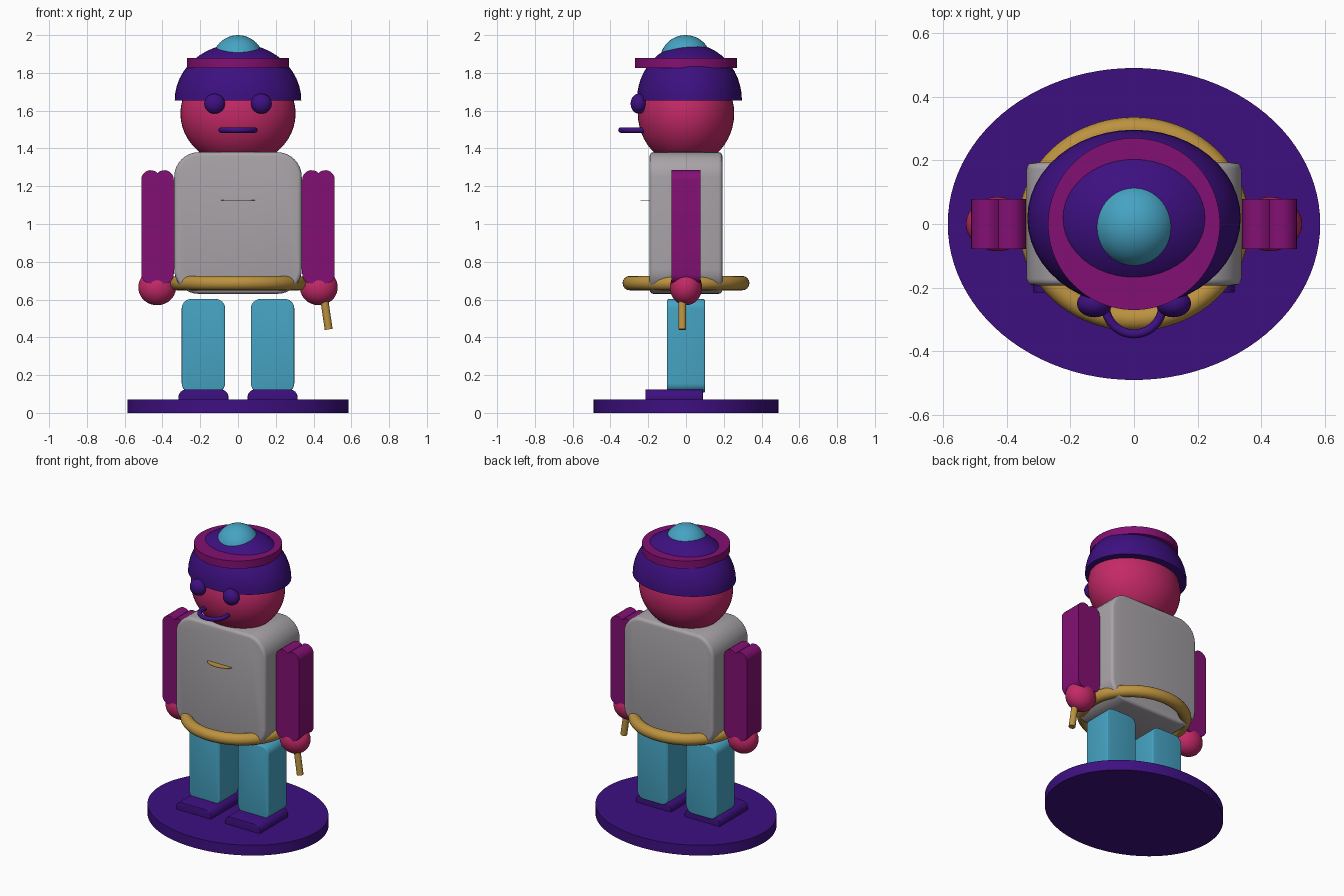
import bpy, bmesh, math
from mathutils import Vector

if "Cube" in bpy.data.objects:
    bpy.data.objects.remove(bpy.data.objects["Cube"])


def colour(name, rgb):
    m = bpy.data.materials.new(name)
    m.diffuse_color = (*rgb, 1)
    m.use_nodes = True
    m.node_tree.nodes["Principled BSDF"].inputs["Base Color"].default_value = m.diffuse_color
    return m


INDIGO = colour("indigo", (0.047, 0.005, 0.216))
MAGENTA = colour("magenta", (0.227, 0.005, 0.172))
PINK = colour("rose pink", (0.55, 0.022, 0.136))
GREY = colour("warm grey", (0.39, 0.366, 0.39))
GOLD = colour("gold", (0.50, 0.287, 0.05))
CYAN = colour("cyan", (0.061, 0.367, 0.546))


def finish(ob, name, mat):
    """Name, colour and shade the part."""
    ob.name = ob.data.name = name
    ob.data.materials.append(mat)
    bpy.ops.object.select_all(action='DESELECT')
    ob.select_set(True)
    bpy.context.view_layer.objects.active = ob
    bpy.ops.object.transform_apply(location=False, rotation=True, scale=True)
    bpy.ops.object.shade_smooth_by_angle(angle=math.radians(38))
    return ob


def ball(name, loc, radii, mat):
    bpy.ops.mesh.primitive_uv_sphere_add(segments=48, ring_count=24, radius=1, location=loc)
    bpy.context.object.scale = radii
    return finish(bpy.context.object, name, mat)


def disc(name, loc, rx, ry, height, mat):
    bpy.ops.mesh.primitive_cylinder_add(vertices=96, radius=1, depth=height, location=loc)
    bpy.context.object.scale = (rx, ry, 1)
    return finish(bpy.context.object, name, mat)


def hoop(name, loc, rx, ry, tube, mat):
    """Elliptical ring with a round tube."""
    bpy.ops.mesh.primitive_torus_add(major_segments=72, minor_segments=16, location=loc,
                                     major_radius=1, minor_radius=tube)
    ob = bpy.context.object
    for v in ob.data.vertices:
        a = math.atan2(v.co.y, v.co.x)
        off = math.hypot(v.co.x, v.co.y) - 1
        v.co.x = (rx + off) * math.cos(a)
        v.co.y = (ry + off) * math.sin(a)
    return finish(ob, name, mat)


def slab(name, loc, arcs, r, depth, mat, soft=0.0):
    """Front outline made of corner arcs, extruded along y; soft rounds the rim."""
    bm = bmesh.new()
    verts = []
    for cx, cz, a0, a1 in arcs:
        for i in range(9):
            a = math.radians(a0 + (a1 - a0) * i / 8)
            verts.append(bm.verts.new((cx + r * math.cos(a), -depth / 2, cz + r * math.sin(a))))
    face = bm.faces.new(verts)
    ext = bmesh.ops.extrude_face_region(bm, geom=[face], use_keep_orig=True)
    for v in ext['geom']:
        if isinstance(v, bmesh.types.BMVert):
            v.co.y += depth
    bmesh.ops.remove_doubles(bm, verts=bm.verts, dist=1e-4)
    bmesh.ops.recalc_face_normals(bm, faces=bm.faces)
    if soft:
        rim = [e for e in bm.edges if abs(e.verts[0].co.y - e.verts[1].co.y) < 1e-5]
        bmesh.ops.bevel(bm, geom=rim, offset=soft, segments=3, profile=0.5, affect='EDGES')
    me = bpy.data.meshes.new(name)
    bm.to_mesh(me)
    bm.free()
    ob = bpy.data.objects.new(name, me)
    bpy.context.collection.objects.link(ob)
    ob.location = loc
    return finish(ob, name, mat)


def rounded_block(name, loc, w, depth, h, r, mat, soft):
    x, z = w / 2 - r, h / 2 - r
    arcs = [(x, z, 0, 90), (-x, z, 90, 180), (-x, -z, 180, 270), (x, -z, 270, 360)]
    return slab(name, loc, arcs, r, depth, mat, soft)


# Stand
disc("stand", (0, 0, 0.035), 0.585, 0.49, 0.07, INDIGO)

# Limbs, left and right
for side, s in (("left", -1), ("right", 1)):
    rounded_block(side + "_shoe", (s * 0.183, -0.063, 0.08), 0.265, 0.305, 0.09, 0.043, INDIGO, 0.004)
    rounded_block(side + "_leg", (s * 0.183, 0, 0.355), 0.23, 0.2, 0.495, 0.05, CYAN, 0.007)
    # Arm with a shallow groove in its ends
    m, r, z = 0.036, 0.05, 0.25
    t = math.degrees(math.acos(-m / r))
    arcs = [(m, z, 0, t), (-m, z, 180 - t, 180), (-m, -z, 180, 180 + t), (m, -z, 360 - t, 360)]
    slab(side + "_arm", (s * 0.426, 0, 0.985), arcs, r, 0.156, MAGENTA)
    ball(side + "_hand", (s * 0.428, 0, 0.665), (0.1, 0.085, 0.095), PINK)
    ball(side + "_eye", (s * 0.124, -0.25, 1.637), (0.055, 0.043, 0.053), INDIGO)

# Torso, belt and thin chest plate
rounded_block("torso", (0, 0, 1.005), 0.675, 0.385, 0.75, 0.13, GREY, 0.02)
hoop("belt", (0, 0, 0.687), 0.325, 0.298, 0.038, GOLD)
disc("chest_plate", (0, -0.19, 1.126), 0.09, 0.05, 0.003, GOLD)

# Stick held in the right hand
top, end = Vector((0.445, -0.02, 0.68)), Vector((0.48, -0.02, 0.442))
bpy.ops.mesh.primitive_cylinder_add(vertices=24, radius=0.021, depth=(top - end).length,
                                    location=(top + end) / 2)
bpy.context.object.rotation_euler = (top - end).to_track_quat('Z', 'Y').to_euler()
finish(bpy.context.object, "stick", GOLD)

# Head and mouth
ball("head", (0, 0, 1.585), (0.305, 0.255, 0.275), PINK)
hoop("mouth", (0, -0.255, 1.497), 0.09, 0.09, 0.014, INDIGO)

# Hat: half dome, band and top ball
cap = ball("hat_dome", (0, 0.018, 1.655), (0.335, 0.278, 0.3), INDIGO)
bm = bmesh.new()
bm.from_mesh(cap.data)
bmesh.ops.bisect_plane(bm, geom=bm.verts[:] + bm.edges[:] + bm.faces[:], dist=1e-4,
                       plane_co=(0, 0, 0), plane_no=(0, 0, 1), clear_inner=True)
bmesh.ops.holes_fill(bm, edges=[e for e in bm.edges if e.is_boundary])
for f in bm.faces:
    f.smooth = len(f.verts) < 5
bm.to_mesh(cap.data)
bm.free()
disc("hat_band", (0, 0, 1.852), 0.27, 0.27, 0.052, MAGENTA)
ball("hat_ball", (0, -0.002, 1.864), (0.136, 0.136, 0.136), CYAN)
